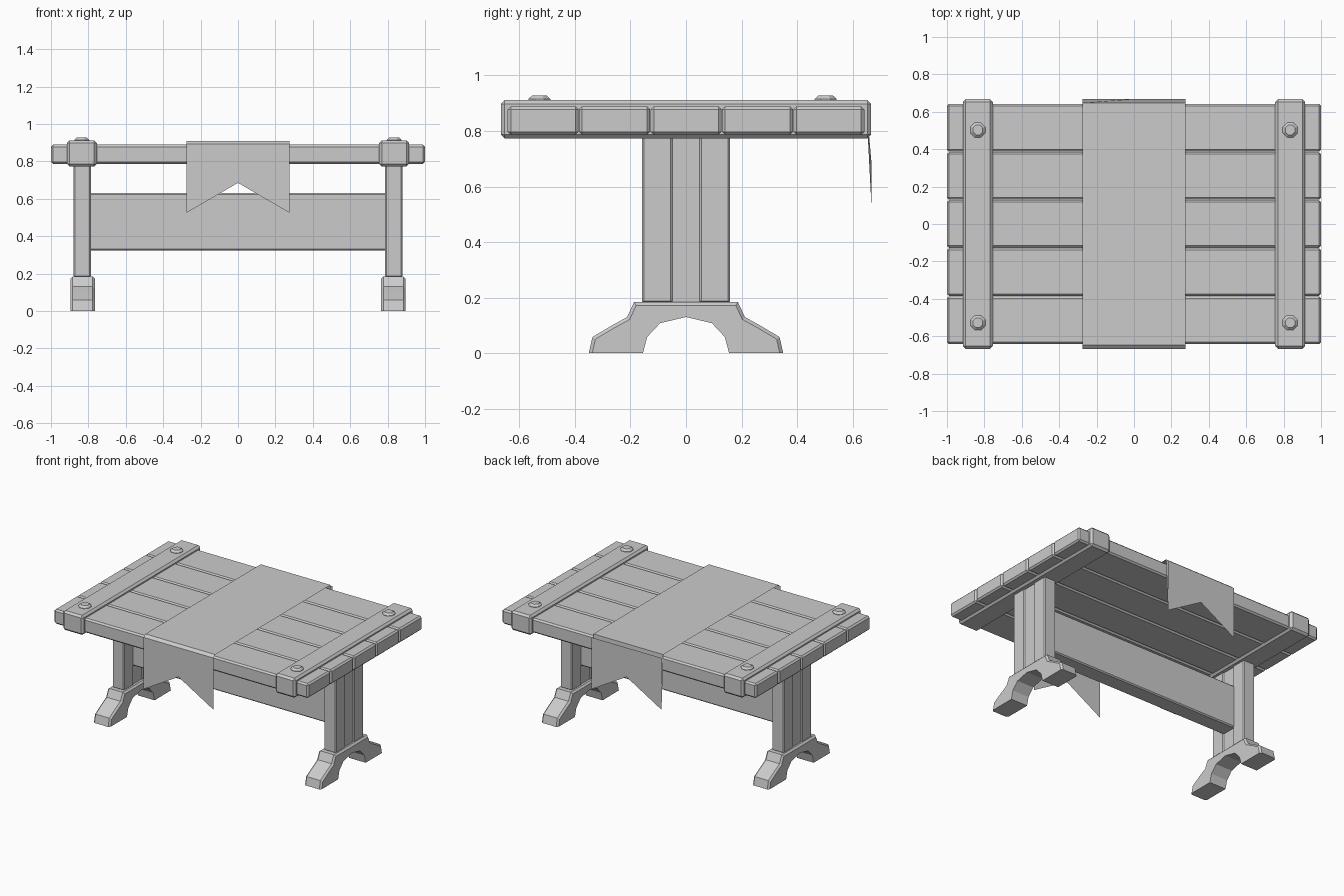
import bpy, bmesh

if "Cube" in bpy.data.objects:
    bpy.data.objects.remove(bpy.data.objects["Cube"])


def finish(bm, name):
    bmesh.ops.recalc_face_normals(bm, faces=bm.faces)
    mesh = bpy.data.meshes.new(name)
    bm.to_mesh(mesh)
    bm.free()
    obj = bpy.data.objects.new(name, mesh)
    bpy.context.collection.objects.link(obj)
    return obj


def box(name, lo, hi, bevel):
    bm = bmesh.new()
    bmesh.ops.create_cube(bm, size=1)
    for v in bm.verts:
        v.co = [l + (c + 0.5) * (h - l) for c, l, h in zip(v.co, lo, hi)]
    bmesh.ops.bevel(bm, geom=bm.edges[:], offset=bevel, segments=1, affect='EDGES')
    return finish(bm, name)


def foot(name, x0, x1):
    # right half of the foot outline, mirrored across y = 0
    outer = [(0.35, 0), (0.337, 0.058), (0.27, 0.098), (0.212, 0.13), (0.187, 0.184)]
    inner = [(0.155, 0), (0.14, 0.058), (0.093, 0.108), (0, 0.13)]
    n = len(outer)
    outline = outer + [(-y, z) for y, z in reversed(outer)]
    outline += [(-y, z) for y, z in inner] + list(reversed(inner[:-1]))
    bm = bmesh.new()
    verts = [bm.verts.new((x0, y, z)) for y, z in outline]
    face = bm.faces.new(verts)
    res = bmesh.ops.extrude_face_region(bm, geom=[face])
    top = [g for g in res['geom'] if isinstance(g, bmesh.types.BMVert)]
    bmesh.ops.translate(bm, verts=top, vec=(x1 - x0, 0, 0))
    # chamfer the long outer edges
    keys = {(round(y, 3), round(z, 3)) for y, z in outline[:2 * n]}
    edges = [e for e in bm.edges
             if abs(e.verts[0].co.x - e.verts[1].co.x) < 1e-5
             and all((round(v.co.y, 3), round(v.co.z, 3)) in keys for v in e.verts)
             and max(v.co.z for v in e.verts) > 0.01]
    bmesh.ops.recalc_face_normals(bm, faces=bm.faces)
    bmesh.ops.bevel(bm, geom=edges, offset=0.012, segments=1, affect='EDGES')
    return finish(bm, name)


def bolt(name, x, y):
    bm = bmesh.new()
    rings = [(0.043, 0.9), (0.043, 0.915), (0.028, 0.928)]
    loops = []
    from math import cos, sin, pi
    for r, z in rings:
        loops.append([bm.verts.new((x + r * cos((i + 0.5) * pi / 4),
                                    y + r * sin((i + 0.5) * pi / 4), z)) for i in range(8)])
    for a, b in zip(loops, loops[1:]):
        for i in range(8):
            j = (i + 1) % 8
            bm.faces.new((a[i], a[j], b[j], b[i]))
    bm.faces.new(loops[-1])
    bm.faces.new(loops[0][::-1])
    return finish(bm, name)


# tabletop planks
edges_y = [-0.643, -0.386, -0.128, 0.129, 0.386, 0.643]
for i, (a, b) in enumerate(zip(edges_y, edges_y[1:])):
    box(f"top_plank_{i + 1}", (-1, a + 0.001, 0.786), (1, b - 0.001, 0.889), 0.011)

for s, side in ((-1, "left"), (1, "right")):
    def span(a, b):
        return sorted((s * a, s * b))

    # cross bar with bolts
    x0, x1 = span(0.755, 0.915)
    box(f"{side}_cross_bar", (x0, -0.667, 0.773), (x1, 0.667, 0.912), 0.014)
    for y, end in ((-0.528, "front"), (0.503, "back")):
        bolt(f"{side}_{end}_bolt", s * 0.835, y)

    # leg made of three boards, the middle one slightly recessed
    x0, x1 = span(0.786, 0.879)
    box(f"{side}_leg_board_front", (x0, -0.158, 0.18), (x1, -0.048, 0.785), 0.007)
    box(f"{side}_leg_board_back", (x0, 0.048, 0.18), (x1, 0.158, 0.785), 0.007)
    x0, x1 = span(0.793, 0.872)
    box(f"{side}_leg_board_middle", (x0, -0.056, 0.18), (x1, 0.056, 0.785), 0.004)

    # arched foot
    foot(f"{side}_foot", *span(0.765, 0.896))

# stretcher between the legs
box("stretcher", (-0.81, -0.06, 0.322), (0.81, 0.06, 0.63), 0.008)

# cloth runner with notched hanging ends
bm = bmesh.new()
path = [(-0.668, 0.893), (-0.648, 0.91), (0.648, 0.91), (0.668, 0.893)]
rows = [[bm.verts.new((x, y, z)) for x in (-0.275, 0, 0.275)] for y, z in path]
for y, pos in ((-0.668, 0), (0.668, len(rows))):
    rows.insert(pos, [bm.verts.new((x, y, z)) for x, z in
                      ((-0.275, 0.525), (0, 0.685), (0.275, 0.525))])
for a, b in zip(rows, rows[1:]):
    for i in range(2):
        bm.faces.new((a[i], a[i + 1], b[i + 1], b[i]))
finish(bm, "cloth_runner")
